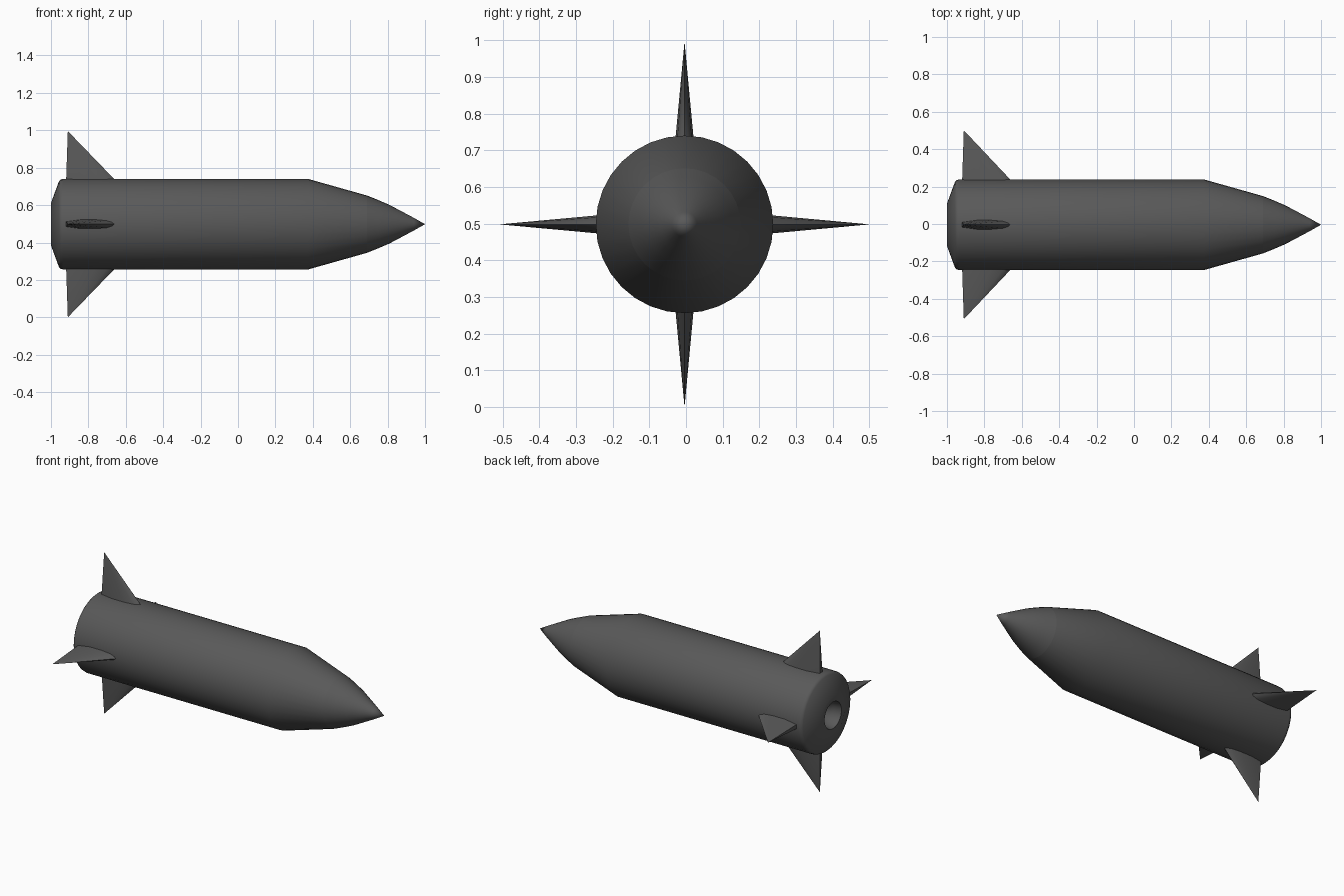
import bpy, bmesh, math
from mathutils import Matrix, Vector

if "Cube" in bpy.data.objects:
    bpy.data.objects.remove(bpy.data.objects["Cube"])

CENTRE = Vector((0, -0.004, 0.498))
SIDES = 32

# Dark grey paint shared by every part
paint = bpy.data.materials.new("dark_grey")
paint.diffuse_color = (0.1, 0.1, 0.1, 1)
paint.use_nodes = True
paint.node_tree.nodes["Principled BSDF"].inputs["Base Color"].default_value = paint.diffuse_color


def finish(name, bm, angle):
    mesh = bpy.data.meshes.new(name)
    bm.to_mesh(mesh)
    bm.free()
    mesh.materials.append(paint)
    obj = bpy.data.objects.new(name, mesh)
    obj.location = CENTRE
    bpy.context.collection.objects.link(obj)
    bpy.ops.object.select_all(action='DESELECT')
    obj.select_set(True)
    bpy.context.view_layer.objects.active = obj
    bpy.ops.object.shade_smooth_by_angle(angle=math.radians(angle))
    return obj


def lathe(name, profile, angle=35):
    """Revolve (x, radius) points, listed rear to nose, around the long axis."""
    bm = bmesh.new()
    turns = [2 * math.pi * j / SIDES for j in range(SIDES)]
    rings = [[bm.verts.new((x, r * math.cos(t), r * math.sin(t))) for t in turns]
             for x, r in profile]
    for a, b in zip(rings, rings[1:]):
        for j in range(SIDES):
            k = (j + 1) % SIDES
            bm.faces.new((a[j], a[k], b[k], b[j]))
    bmesh.ops.remove_doubles(bm, verts=bm.verts, dist=1e-5)
    return finish(name, bm, angle)


# Main tube: exhaust recess, tapered tail, straight hull and tapered shoulder
lathe("hull", [(-0.91, 0), (-0.92, 0.045), (-0.95, 0.072), (-1.0, 0.082),
               (-1.0, 0.113), (-0.957, 0.23), (-0.948, 0.239), (-0.935, 0.242),
               (0.375, 0.242), (0.69, 0.153)])

# Pointed nose tip
lathe("nose_tip", [(0.69, 0.153), (0.75, 0.129), (0.81, 0.103),
                   (0.88, 0.066), (0.94, 0.034), (1.0, 0)])

# Four fins: airfoil root section tapering to a single point
half = [(-0.92, 0.015), (-0.83, 0.028), (-0.74, 0.028), (-0.67, 0.022), (-0.635, 0.011)]
section = half + [(-0.622, 0)] + [(x, -y) for x, y in reversed(half)]
for i, name in enumerate(("fin_top", "fin_front", "fin_bottom", "fin_back")):
    bm = bmesh.new()
    root = [bm.verts.new((x, y, 0.2)) for x, y in section]
    tip = bm.verts.new((-0.91, 0, 0.505 if i % 2 else 0.498))
    bm.faces.new(root)
    for a, b in zip(root, root[1:] + root[:1]):
        bm.faces.new((a, b, tip))
    bmesh.ops.recalc_face_normals(bm, faces=bm.faces)
    bm.transform(Matrix.Rotation(i * math.pi / 2, 4, 'X'))
    finish(name, bm, 40)
